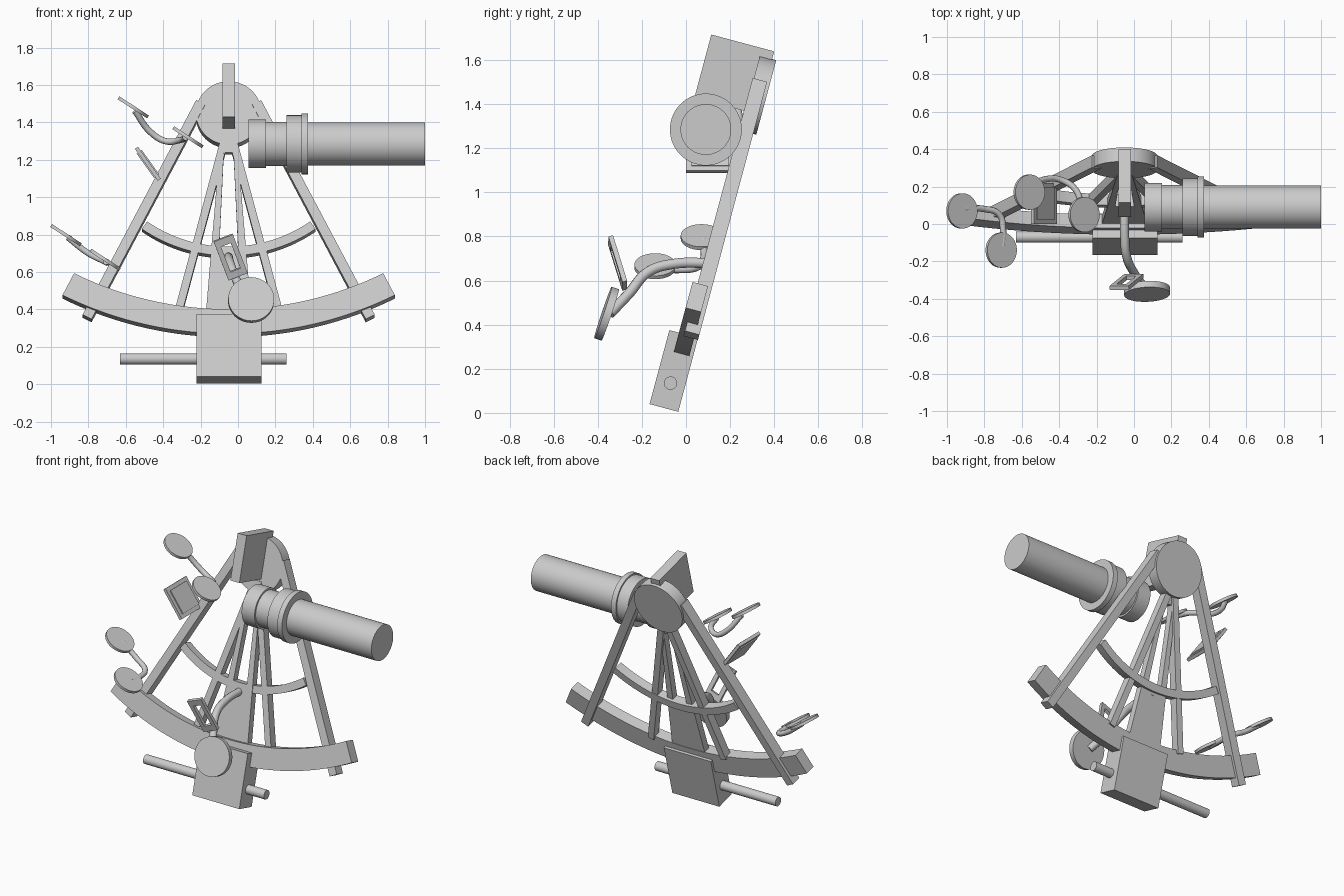
import bpy, bmesh, math
from mathutils import Matrix, Vector

cube = bpy.data.objects.get("Cube")
if cube:
    bpy.data.objects.remove(cube)

grey = bpy.data.materials.new("light grey metal")
grey.use_nodes = True
COLOR = (0.6, 0.6, 0.6, 1)
grey.diffuse_color = COLOR
grey.node_tree.nodes["Principled BSDF"].inputs["Base Color"].default_value = COLOR

# The whole frame leans back: local x across, y depth, z up along the frame
TILT = Matrix.Translation((0, -0.035, 0.005)) @ Matrix.Rotation(math.radians(-15), 4, "X")
MID = -0.05
meshes = []


def finish(name, bm, matrix):
    bmesh.ops.remove_doubles(bm, verts=bm.verts, dist=1e-5)
    bm.transform(matrix)
    bmesh.ops.recalc_face_normals(bm, faces=bm.faces)
    mesh = bpy.data.meshes.new(name)
    bm.to_mesh(mesh)
    bm.free()
    mesh.materials.append(grey)
    obj = bpy.data.objects.new(name, mesh)
    bpy.context.collection.objects.link(obj)
    meshes.append(obj)


def plate(name, outline, y0, y1, hole=None, matrix=TILT):
    """Extrude an (x, z) outline from depth y0 to y1, optionally with a matching hole."""
    bm = bmesh.new()
    outer = [bm.verts.new((x, y0, z)) for x, z in outline]
    if hole:
        inner = [bm.verts.new((x, y0, z)) for x, z in hole]
        n = len(outer)
        for i in range(n):
            j = (i + 1) % n
            bm.faces.new((outer[i], outer[j], inner[j], inner[i]))
    else:
        bm.faces.new(outer)
    ext = bmesh.ops.extrude_face_region(bm, geom=bm.faces[:], use_keep_orig=True)
    moved = [g for g in ext["geom"] if isinstance(g, bmesh.types.BMVert)]
    bmesh.ops.translate(bm, verts=moved, vec=(0, y1 - y0, 0))
    finish(name, bm, matrix)


def rect(hw, hh, cx=0, cz=0):
    return [(cx - hw, cz - hh), (cx + hw, cz - hh), (cx + hw, cz + hh), (cx - hw, cz + hh)]


def arc_band(cz, r_in, r_out, half_angle, steps=32):
    angles = [math.radians(half_angle) * (2 * i / steps - 1) for i in range(steps + 1)]

    def ring(r, seq):
        return [(MID + r * math.sin(a), cz - r * math.cos(a)) for a in seq]
    return ring(r_out, angles) + ring(r_in, angles[::-1])


def bar(name, top, bottom, width, y0, y1):
    a, b = Vector(top), Vector(bottom)
    d = (b - a).normalized() * width / 2
    side = Vector((-d.y, d.x))
    plate(name, [a - side, b - side, b + side, a + side], y0, y1)


def cylinder(name, center, axis, radius, depth, matrix=Matrix(), segments=48):
    bm = bmesh.new()
    turn = Vector(axis).to_track_quat("Z", "Y").to_matrix().to_4x4()
    bmesh.ops.create_cone(bm, cap_ends=True, segments=segments, radius1=radius,
                          radius2=radius, depth=depth)
    finish(name, bm, matrix @ Matrix.Translation(center) @ turn)


def wire(name, points, radius):
    curve = bpy.data.curves.new(name, "CURVE")
    curve.dimensions = "3D"
    curve.bevel_depth = radius
    curve.bevel_resolution = 3
    curve.use_fill_caps = True
    spline = curve.splines.new("BEZIER")
    spline.bezier_points.add(len(points) - 1)
    for bp, p in zip(spline.bezier_points, points):
        bp.co = p
        bp.handle_left_type = bp.handle_right_type = "AUTO"
    curve.materials.append(grey)
    obj = bpy.data.objects.new(name, curve)
    bpy.context.collection.objects.link(obj)


def basis(origin, ex, ez):
    ez = Vector(ez).normalized()
    ey = ez.cross(Vector(ex)).normalized()
    ex = ey.cross(ez)
    m = Matrix((ex, ey, ez)).transposed().to_4x4()
    m.translation = origin
    return m


# Frame: pivot disc, graduated limb, inner arc
cylinder("pivot_disc", (MID, -0.022, 1.48), (0, 1, 0), 0.175, 0.077, TILT, 64)
plate("limb_arc", arc_band(2.2, 1.814, 1.95, 27.1, 40), -0.09, -0.017)
plate("inner_arc", arc_band(1.49, 0.75, 0.80, 35.5), -0.06, 0)

# Mirrored outer arms and inner struts
for side, label in ((1, "left"), (-1, "right")):
    bar(label + "_outer_arm", (MID + side * 0.15, 1.537), (MID + side * 0.757, 0.35),
        0.054, -0.066, 0.002)
    bar(label + "_inner_strut", (MID + side * 0.015, 1.36), (MID + side * 0.268, 0.385),
        0.042, -0.06, -0.005)

# Slotted index arm, widening downwards
plate("index_arm",
      [(MID - 0.125, 0.33), (MID + 0.125, 0.33), (MID + 0.04, 1.38), (MID - 0.04, 1.38)],
      -0.065, -0.02,
      hole=[(MID - 0.05, 0.74), (MID + 0.05, 0.74), (MID + 0.026, 1.26), (MID - 0.026, 1.26)])

# Index mirror, clamp box and the rod through it
plate("index_mirror", rect(0.033, 0.148, MID, 1.543), -0.298, -0.003)
plate("clamp_box", rect(0.173, 0.1735, -0.048, 0.1735), -0.135, 0)
cylinder("tangent_rod", (-0.185, -0.0675, 0.1165), (1, 0, 0), 0.03, 0.89, TILT, 32)

# Telescope turned about its long axis
profile = [(0.055, 0), (0.055, 0.13), (0.15, 0.13), (0.15, 0.118), (0.26, 0.118),
           (0.26, 0.153), (0.34, 0.153), (0.34, 0.163), (0.375, 0.163),
           (0.375, 0.115), (1.0, 0.115), (1.0, 0)]
bm = bmesh.new()
verts = [bm.verts.new((x, 0, r)) for x, r in profile]
edges = [bm.edges.new(pair) for pair in zip(verts, verts[1:])]
bmesh.ops.spin(bm, geom=verts + edges, cent=(0, 0, 0), axis=(1, 0, 0),
               angle=math.tau, steps=64)
finish("telescope", bm, Matrix.Translation((0, 0.09, 1.285)))

# Horizon glass: square plate with a raised pane on each side
glass = basis((-0.482, 0.11, 1.178), (0, 1, 0), (-0.125, 0, 0.175))
plate("horizon_glass_frame", rect(0.11, 0.105), -0.01, 0.01, matrix=glass)
plate("horizon_glass_pane", rect(0.085, 0.08), -0.017, 0.017, matrix=glass)

# Two pairs of round shade glasses joined by bent wires
SHADE_AXIS = (0.545, 0, 0.84)
shades = {
    "upper": ((-0.56, 0.17, 1.48), (-0.267, 0.05, 1.32),
              [(-0.55, 0.2, 1.46), (-0.47, 0.24, 1.35), (-0.39, 0.235, 1.3),
               (-0.31, 0.18, 1.305), (-0.28, 0.08, 1.32)]),
    "lower": ((-0.92, 0.07, 0.797), (-0.71, -0.14, 0.665),
              [(-0.91, 0.08, 0.785), (-0.8, 0.08, 0.7), (-0.72, 0.05, 0.66),
               (-0.7, -0.03, 0.65), (-0.705, -0.12, 0.655)]),
}
for label, (first, second, path) in shades.items():
    cylinder(label + "_outer_shade", first, SHADE_AXIS, 0.094, 0.018)
    cylinder(label + "_inner_shade", second, SHADE_AXIS, 0.094, 0.018)
    wire(label + "_shade_wire", path, 0.017)

# Scale reader: bent stem, round lens and small open frame
wire("reader_stem", [(-0.05, 0.12, 0.68), (-0.05, -0.06, 0.675), (-0.04, -0.17, 0.64),
                     (0, -0.26, 0.54), (0.06, -0.345, 0.45)], 0.024)
cylinder("reader_lens", (0.07, -0.36, 0.45), (0.04, -0.945, 0.32), 0.123, 0.035)
reader = basis((-0.04, -0.31, 0.68), (0.1, 0, 0.043), (-0.08, -0.065, 0.21))
plate("reader_frame", rect(0.055, 0.115), -0.011, 0.011, hole=rect(0.028, 0.075), matrix=reader)

# Smooth round sides, keep edges crisp
bpy.ops.object.select_all(action="DESELECT")
for obj in meshes:
    obj.select_set(True)
bpy.context.view_layer.objects.active = meshes[0]
bpy.ops.object.shade_smooth_by_angle(angle=math.radians(30))
